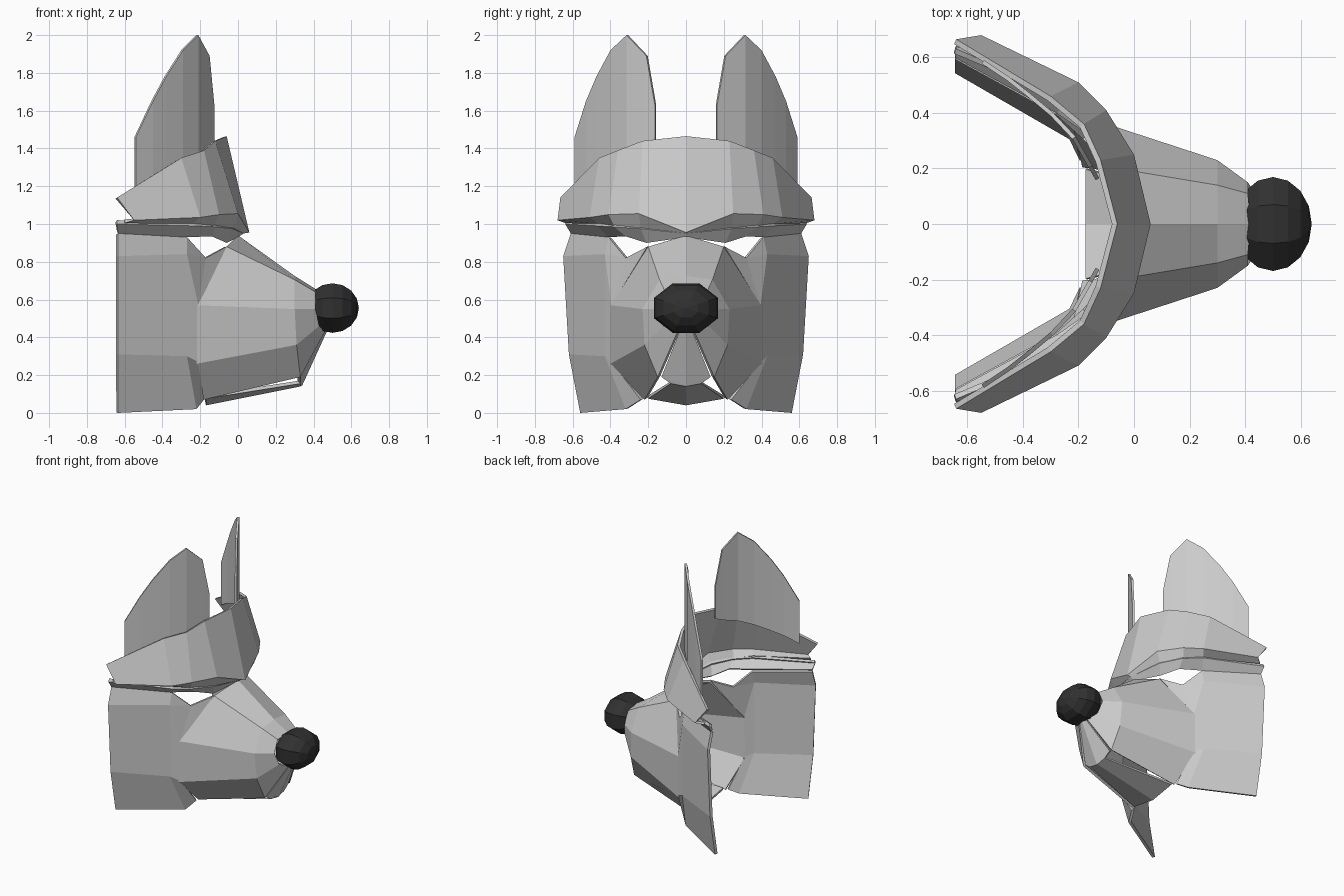
import bpy, bmesh, math
from mathutils import Vector

if "Cube" in bpy.data.objects:
    bpy.data.objects.remove(bpy.data.objects["Cube"])

INSIDE = Vector((-0.7, 0, 0.6))


def shell(name, verts, faces, thick=0.02, offset=-1):
    """Half of a sheet (y >= 0), mirrored across y and given thickness inward."""
    bm = bmesh.new()
    vs = [bm.verts.new(v) for v in verts]
    for f in faces:
        bm.faces.new([vs[i] for i in f])
    bmesh.ops.recalc_face_normals(bm, faces=bm.faces)
    if sum(f.normal.dot(f.calc_center_median() - INSIDE) * f.calc_area() for f in bm.faces) < 0:
        bmesh.ops.reverse_faces(bm, faces=bm.faces)
    me = bpy.data.meshes.new(name)
    bm.to_mesh(me)
    bm.free()
    ob = bpy.data.objects.new(name, me)
    bpy.context.collection.objects.link(ob)
    m = ob.modifiers.new("mirror", 'MIRROR')
    m.use_axis = (False, True, False)
    s = ob.modifiers.new("thickness", 'SOLIDIFY')
    s.thickness = thick
    s.offset = offset
    return ob


def grid(name, rows, **kw):
    """Sheet lofted through rows of equal length."""
    n = len(rows[0])
    verts = [p for r in rows for p in r]
    faces = [(r * n + c, r * n + c + 1, (r + 1) * n + c + 1, (r + 1) * n + c)
             for r in range(len(rows) - 1) for c in range(n - 1)]
    return shell(name, verts, faces, **kw)


# Upper muzzle: back edge, bend, nose end
grid("muzzle", [
    [(0, 0, .94), (-.06, .20, .88), (-.22, .40, .57), (-.22, .40, .26), (-.18, .22, .07)],
    [(.30, 0, .725), (.30, .14, .705), (.30, .23, .55), (.31, .22, .36), (.33, .15, .19)],
    [(.42, 0, .65), (.41, .11, .64), (.41, .15, .55), (.43, .12, .46), (.46, .045, .43)],
])

# Lower jaw
grid("lower_jaw", [
    [(-.17, 0, .04), (-.17, .20, .075)],
    [(.33, 0, .14), (.33, .08, .155)],
    [(.34, 0, .145), (.33, .13, .19)],
    [(.47, 0, .43), (.46, .035, .43)],
])

# Cheeks, wrapping from the back edge to the muzzle and under the eye
cheek = [
    (-.635, .56, .0), (-.635, .62, .31), (-.635, .65, .83), (-.635, .61, .95),
    (-.22, .32, .02), (-.27, .43, .30), (-.27, .43, .84), (-.27, .41, .93),
    (-.18, .24, .07), (-.21, .395, .27), (-.21, .395, .57), (-.17, .32, .82), (-.06, .205, .88),
]
shell("cheeks", cheek, [
    (0, 4, 5, 1), (1, 5, 6, 2), (2, 6, 7, 3),
    (4, 8, 9, 5), (5, 9, 10, 6), (6, 10, 11), (6, 11, 7), (11, 10, 12),
])

# Brow: strip above the eyes, overhanging lip, sloping forehead band
grid("brow", [
    [(0, 0, .93), (-.06, .21, .90), (-.14, .32, .935), (-.27, .41, .93), (-.635, .61, .95)],
    [(.03, 0, .95), (-.03, .24, .975), (-.12, .38, .985), (-.23, .47, .99), (-.64, .64, 1.0)],
    [(.03, 0, .965), (-.04, .23, 1.0), (-.13, .37, 1.01), (-.24, .46, 1.015), (-.64, .63, 1.02)],
])
grid("forehead_band", [
    [(.03, 0, .95), (-.03, .24, .98), (-.13, .38, .99), (-.24, .46, 1.0), (-.60, .64, 1.005)],
    [(.06, 0, .955), (0, .25, 1.055), (-.10, .41, 1.05), (-.20, .51, 1.035), (-.55, .68, 1.02)],
    [(-.06, 0, 1.465), (-.12, .23, 1.44), (-.18, .36, 1.39), (-.30, .46, 1.35), (-.64, .665, 1.14)],
])

# Ears: curved plates standing behind the forehead band
ear_xy = [(-.125, .165), (-.15, .21), (-.21, .315), (-.29, .40), (-.38, .475), (-.45, .53), (-.54, .59)]
ear_top = [1.63, 1.89, 2.0, 1.92, 1.78, 1.65, 1.46]
ear_low = [1.38, 1.36, 1.33, 1.29, 1.24, 1.20, 1.14]
grid("ears", [[(x, y, z) for (x, y), z in zip(ear_xy, zs)] for zs in (ear_low, ear_top)],
     thick=0.015)

# Nose
bpy.ops.mesh.primitive_uv_sphere_add(segments=8, ring_count=8, radius=1)
nose = bpy.context.object
nose.name = "nose"
for v in nose.data.vertices:
    a = math.pi / 8
    p, q = v.co.x, v.co.y
    y, z = p * math.cos(a) - q * math.sin(a), p * math.sin(a) + q * math.cos(a)
    v.co = (v.co.z * .14 + .50, y * .183, z * .142 + .555)
mat = bpy.data.materials.new("nose_black")
mat.diffuse_color = (.03, .03, .03, 1)
mat.use_nodes = True
mat.node_tree.nodes["Principled BSDF"].inputs["Base Color"].default_value = mat.diffuse_color
nose.data.materials.append(mat)
bm = bmesh.new()
bm.from_mesh(nose.data)
bmesh.ops.recalc_face_normals(bm, faces=bm.faces)
bm.to_mesh(nose.data)
bm.free()
